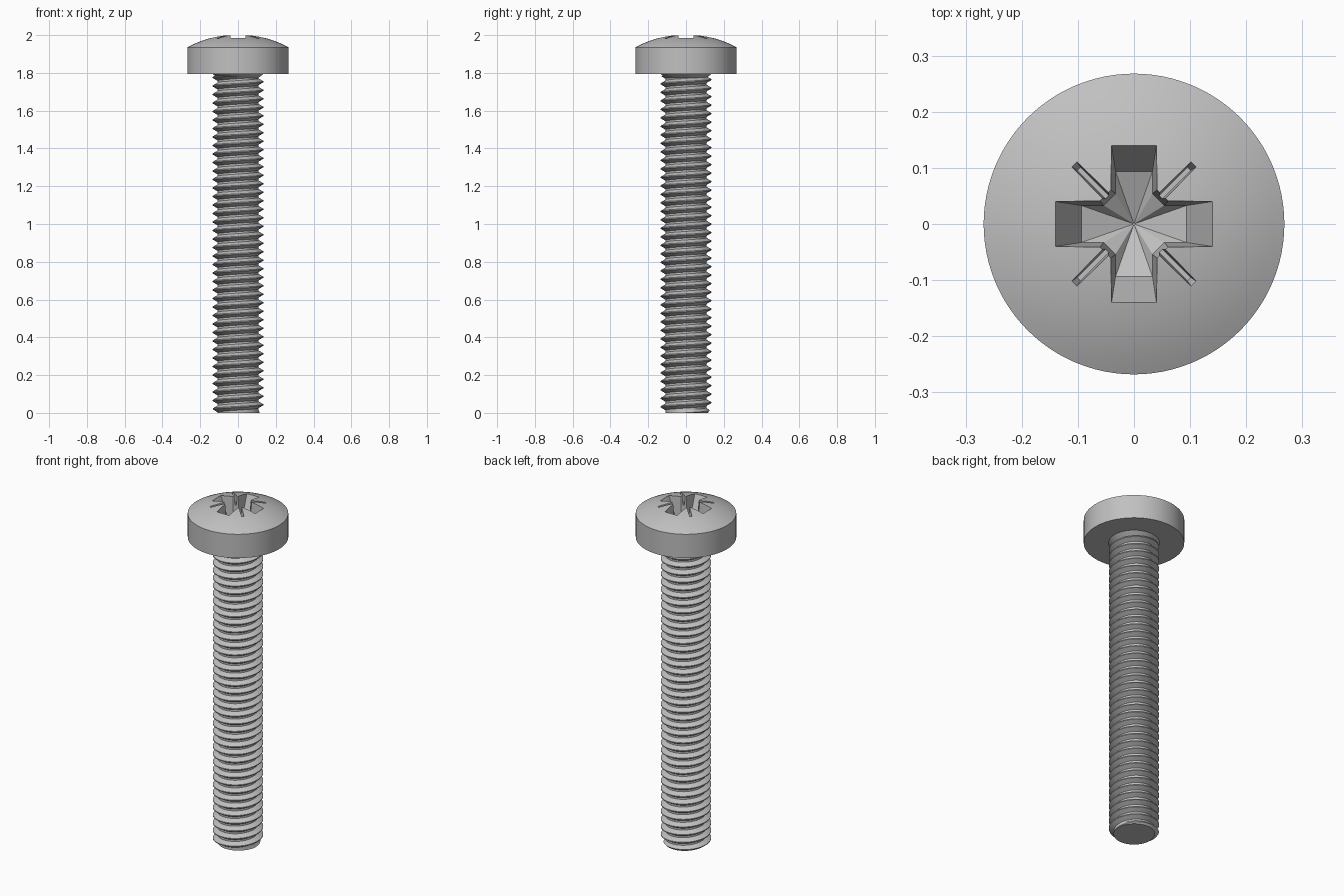
import bpy, bmesh
from math import sin, cos, pi, sqrt, radians
from mathutils import Matrix, Vector

old = bpy.data.objects.get("Cube")
if old:
    bpy.data.objects.remove(old, do_unlink=True)

steel = bpy.data.materials.new("grey steel")
steel.use_nodes = True
grey = (0.53, 0.53, 0.53, 1)
steel.diffuse_color = grey
steel.node_tree.nodes["Principled BSDF"].inputs["Base Color"].default_value = grey

HEAD_Z, RIM_Z, APEX_Z = 1.795, 1.935, 2.004
HEAD_R = 0.268


def make_object(name, bm):
    bmesh.ops.recalc_face_normals(bm, faces=bm.faces)
    mesh = bpy.data.meshes.new(name)
    bm.to_mesh(mesh)
    bm.free()
    mesh.materials.append(steel)
    obj = bpy.data.objects.new(name, mesh)
    bpy.context.collection.objects.link(obj)
    return obj


def activate(obj):
    bpy.ops.object.select_all(action='DESELECT')
    obj.select_set(True)
    bpy.context.view_layer.objects.active = obj


def bridge(bm, lower, upper):
    n = len(lower)
    for i in range(n):
        j = (i + 1) % n
        bm.faces.new((lower[i], lower[j], upper[j], upper[i]))


def lathe(bm, profile, steps):
    """Solid of revolution; the first and last points lie on the axis."""
    rings = [[bm.verts.new((r * cos(2 * pi * i / steps), r * sin(2 * pi * i / steps), z))
              for i in range(steps)] for r, z in profile[1:-1]]
    for a, b in zip(rings, rings[1:]):
        bridge(bm, a, b)
    bm.faces.new(rings[0])
    tip = bm.verts.new((0, 0, profile[-1][1]))
    for i in range(steps):
        bm.faces.new((rings[-1][i], rings[-1][(i + 1) % steps], tip))


# Head: flared neck, flat underside, straight rim and shallow dome
rise = APEX_Z - RIM_Z
dome_r = (HEAD_R ** 2 + rise ** 2) / (2 * rise)
profile = [(0, 1.772), (0.106, 1.772), (0.136, HEAD_Z), (HEAD_R, HEAD_Z)]
for k in range(12):
    r = HEAD_R * (1 - k / 12)
    profile.append((r, APEX_Z - dome_r + sqrt(dome_r ** 2 - r ** 2)))
profile.append((0, APEX_Z))
bm = bmesh.new()
lathe(bm, profile, 96)
head = make_object("screw_head", bm)


def cross_ring(bm, reach, half, corner, z):
    """Outline of a four-armed cross with bevelled inner corners."""
    ring = []
    for q in range(4):
        turn = Matrix.Rotation(q * pi / 2, 3, 'Z')
        for x, y in ((reach, -half), (reach, half), (corner, half), (half, corner)):
            ring.append(bm.verts.new(turn @ Vector((x, y, z))))
    return ring


# Cross recess cutter: tapered arms over a conical floor
bm = bmesh.new()
top = cross_ring(bm, 0.156, 0.0425, 0.062, 2.02)
floor = cross_ring(bm, 0.094, 0.033, 0.054, 1.885)
bm.faces.new(top)
bridge(bm, floor, top)
centre = bm.verts.new((0, 0, 1.845))
for i in range(len(floor)):
    bm.faces.new((floor[i], floor[(i + 1) % len(floor)], centre))
cutters = [make_object("cross_cutter", bm)]

# Four thin diagonal tick cutters
for q in range(4):
    bm = bmesh.new()
    turn = Matrix.Rotation(pi / 4 + q * pi / 2, 3, 'Z')
    rings = []
    for reach, half, z in ((0.139, 0.004, 1.95), (0.163, 0.009, 2.02)):
        rings.append([bm.verts.new(turn @ Vector((x, y, z))) for x, y in
                      ((0.03, -half), (reach, -half), (reach, half), (0.03, half))])
    bridge(bm, *rings)
    bm.faces.new(rings[0])
    bm.faces.new(rings[1])
    cutters.append(make_object("tick_cutter", bm))

activate(head)
for cutter in cutters:
    cutter.hide_render = True
    mod = head.modifiers.new("recess", 'BOOLEAN')
    mod.operation = 'DIFFERENCE'
    mod.solver = 'EXACT'
    mod.object = cutter
    bpy.ops.object.modifier_apply(modifier=mod.name)
    bpy.data.objects.remove(cutter, do_unlink=True)
bpy.ops.object.shade_smooth_by_angle(angle=radians(20))

# Threaded shank: a right-handed helical sweep, trimmed flat at both ends
PITCH, STEPS, TURNS = 0.045, 48, 45
CREST, ROOT = 0.134, 0.108
tooth = ((0.0, ROOT), (0.22, ROOT), (0.55, CREST), (0.67, CREST))
start = -2.65 * PITCH
bm = bmesh.new()
rows = []
for s in range(STEPS * TURNS):
    a = 2 * pi * s / STEPS
    row = []
    for f, r in tooth:
        z = start + PITCH * (s / STEPS + f)
        r = min(r, max(ROOT, 0.114 + z))    # lead-in chamfer
        row.append(bm.verts.new((r * cos(a), r * sin(a), z)))
    rows.append(row)
for s in range(len(rows) - 1):
    here, ahead = list(rows[s]), list(rows[s + 1])
    if s + 1 + STEPS < len(rows):
        here.append(rows[s + STEPS][0])
        ahead.append(rows[s + 1 + STEPS][0])
    for j in range(len(here) - 1):
        bm.faces.new((here[j], ahead[j], ahead[j + 1], here[j + 1]))
for z, n in ((0, -1), (HEAD_Z - 0.012, 1)):
    cut = bmesh.ops.bisect_plane(bm, geom=bm.verts[:] + bm.edges[:] + bm.faces[:],
                                 plane_co=(0, 0, z), plane_no=(0, 0, n), clear_outer=True)
    rim = [e for e in cut["geom_cut"] if isinstance(e, bmesh.types.BMEdge)]
    bmesh.ops.contextual_create(bm, geom=rim)
shank = make_object("threaded_shank", bm)
activate(shank)
bpy.ops.object.shade_smooth_by_angle(angle=radians(25))
